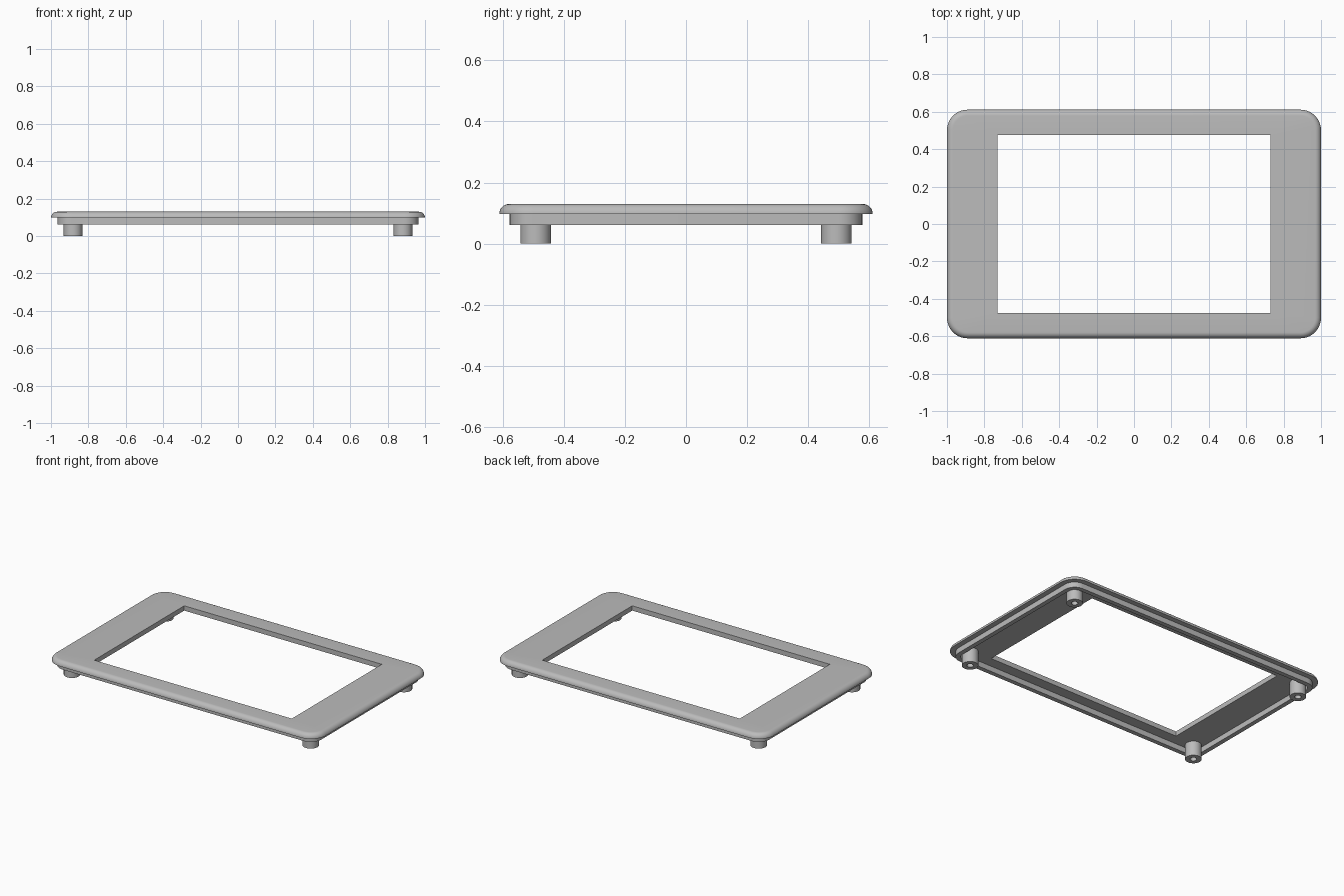
import bpy, bmesh, math

cube = bpy.data.objects.get("Cube")
if cube:
    bpy.data.objects.remove(cube, do_unlink=True)

grey = bpy.data.materials.new("plain grey")
grey.use_nodes = True
colour = (0.5, 0.5, 0.5, 1)
grey.diffuse_color = colour
grey.node_tree.nodes["Principled BSDF"].inputs["Base Color"].default_value = colour

STEPS = 10  # segments per rounded corner


def ring(hx, hy, r, z, cx=0, cy=0):
    """Points of a rounded rectangle, counter-clockwise; r = 0 gives sharp corners."""
    pts = []
    for q, (sx, sy) in enumerate([(1, 1), (-1, 1), (-1, -1), (1, -1)]):
        for i in range(STEPS + 1):
            a = (q + i / STEPS) * math.pi / 2
            pts.append((cx + sx * (hx - r) + r * math.cos(a),
                        cy + sy * (hy - r) + r * math.sin(a), z))
    return pts


def loft(name, rings, closed=False):
    """Skin a stack of rings into one object."""
    bm = bmesh.new()
    loops = [[bm.verts.new(p) for p in r] for r in rings]
    n = len(loops[0])
    pairs = list(zip(loops, loops[1:]))
    if closed:
        pairs.append((loops[-1], loops[0]))
    for a, b in pairs:
        for i in range(n):
            j = (i + 1) % n
            bm.faces.new((a[i], a[j], b[j], b[i]))
    bmesh.ops.remove_doubles(bm, verts=bm.verts, dist=1e-5)
    bmesh.ops.recalc_face_normals(bm, faces=bm.faces)
    mesh = bpy.data.meshes.new(name)
    bm.to_mesh(mesh)
    bm.free()
    mesh.materials.append(grey)
    obj = bpy.data.objects.new(name, mesh)
    bpy.context.collection.objects.link(obj)
    bpy.ops.object.select_all(action="DESELECT")
    obj.select_set(True)
    bpy.context.view_layer.objects.active = obj
    bpy.ops.object.shade_smooth_by_angle(angle=math.radians(35))
    return obj


# Bezel: flat frame with a sharp window and a rounded outer top edge
WX, WY, LOW, TOP = 0.73, 0.475, 0.098, 0.13
edge = TOP - LOW
rings = [ring(WX, WY, 0, LOW), ring(WX, WY, 0, TOP)]
for i in range(9):
    a = i / 8 * math.pi / 2
    inset = edge * (1 - math.sin(a))
    rings.append(ring(1 - inset, 0.611 - inset, 0.11 - inset,
                      LOW + edge * math.cos(a)))
loft("bezel", rings, closed=True)

# Lip: thin wall hanging under the bezel
RIM = 0.062
loft("lip", [ring(0.965, 0.577, 0.075, LOW), ring(0.965, 0.577, 0.075, RIM),
             ring(0.935, 0.547, 0.045, RIM), ring(0.935, 0.547, 0.045, LOW)])

# Posts: four round feet with a blind screw hole
for side, sx in (("left", 1), ("right", -1)):
    for end, sy in (("front", -1), ("back", 1)):
        section = [(0.05, LOW), (0.05, 0), (0.02, 0), (0.02, 0.08), (0, 0.08)]
        loft(f"{end}_{side}_post",
             [ring(r, r, r, z, sx * 0.882, sy * 0.492) for r, z in section])
